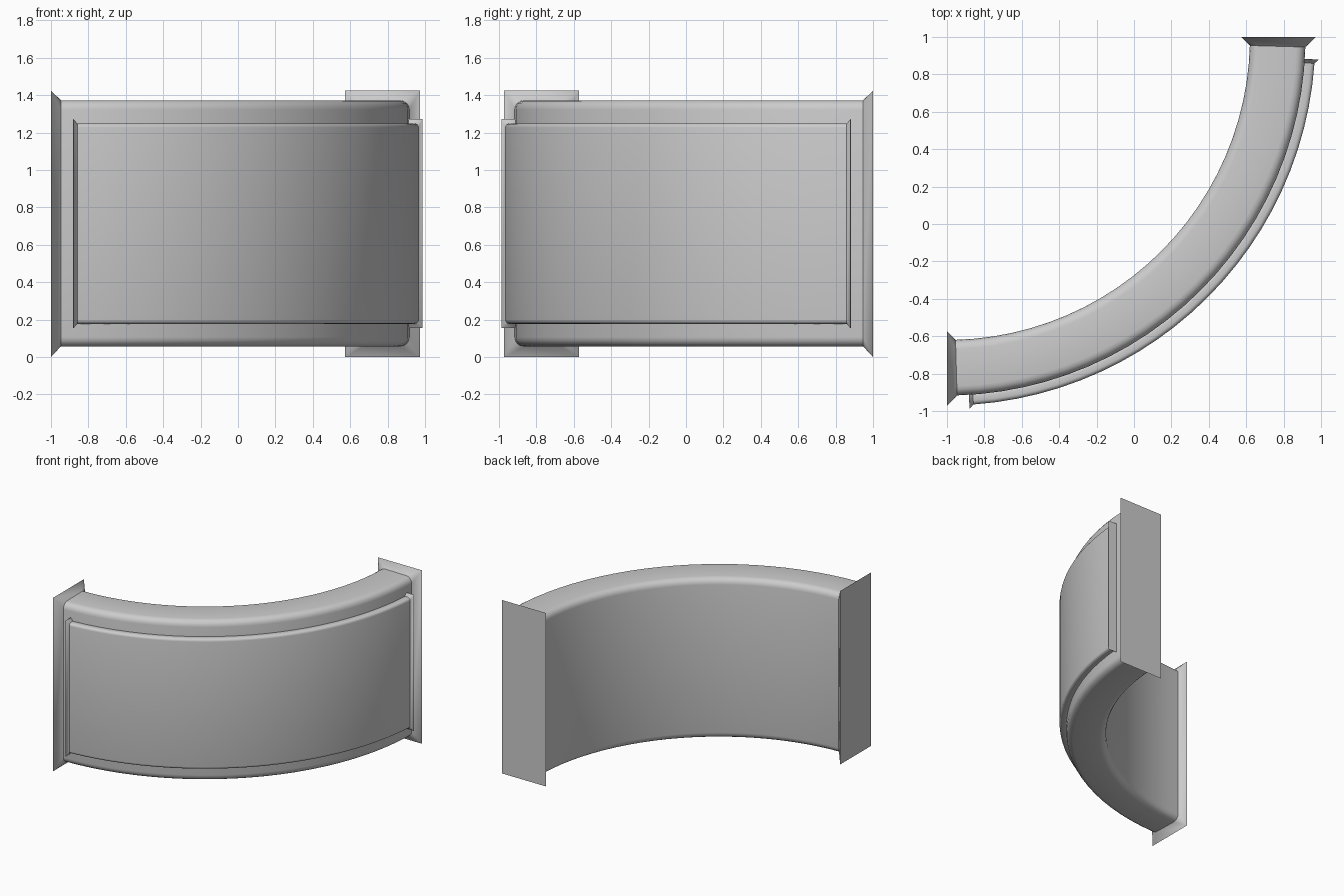
import bpy, bmesh, math

if "Cube" in bpy.data.objects:
    bpy.data.objects.remove(bpy.data.objects["Cube"])

grey = bpy.data.materials.new("light_grey")
grey.diffuse_color = (0.6, 0.6, 0.6, 1)
grey.use_nodes = True
grey.node_tree.nodes["Principled BSDF"].inputs["Base Color"].default_value = grey.diffuse_color

CX, CY = -1.0, 1.0   # centre of the quarter turn
STEPS = 24           # segments along the arc
CORNER = 4           # segments per rounded corner


def section(r0, r1, z0, z1, rad):
    """Rounded rectangle as (radius, height) points, counter-clockwise."""
    pts = []
    corners = [(r1 - rad, z0 + rad, -90), (r1 - rad, z1 - rad, 0),
               (r0 + rad, z1 - rad, 90), (r0 + rad, z0 + rad, 180)]
    for cr, cz, start in corners:
        for i in range(CORNER + 1):
            a = math.radians(start + 90 * i / CORNER)
            pts.append((cr + rad * math.cos(a), cz + rad * math.sin(a)))
    return pts


def curved_box(name, body, lip, a_lip, a_body):
    """Sweep a rounded section round the turn, flaring to a sharp lip at both ends."""
    last = math.pi / 2
    stations = [(a_lip, lip)]
    for i in range(STEPS + 1):
        stations.append((a_body + (last - 2 * a_body) * i / STEPS, body))
    stations.append((last - a_lip, lip))

    bm = bmesh.new()
    rings = []
    for a, sec in stations:
        rings.append([bm.verts.new((CX + r * math.sin(a), CY - r * math.cos(a), z))
                      for r, z in section(*sec)])
    n = len(rings[0])
    for p, q in zip(rings, rings[1:]):
        for j in range(n):
            k = (j + 1) % n
            bm.faces.new((p[j], p[k], q[k], q[j]))
    bm.faces.new(rings[0])
    bm.faces.new(rings[-1])
    # collapse the square corners of the lips
    bmesh.ops.remove_doubles(bm, verts=bm.verts, dist=0.0005)
    bmesh.ops.recalc_face_normals(bm, faces=bm.faces)

    mesh = bpy.data.meshes.new(name)
    bm.to_mesh(mesh)
    bm.free()
    mesh.materials.append(grey)
    obj = bpy.data.objects.new(name, mesh)
    bpy.context.collection.objects.link(obj)
    bpy.ops.object.select_all(action='DESELECT')
    obj.select_set(True)
    bpy.context.view_layer.objects.active = obj
    bpy.ops.object.shade_smooth_by_angle(angle=math.radians(32))
    return obj


# Main curved duct with flared end flanges
curved_box("duct_body", (1.62, 1.917, 0.057, 1.373, 0.05),
           (1.573, 1.973, 0.0, 1.425, 0.0), 0.0, 0.05 / 1.77)

# Raised panel on the outer wall, with small flared ends
curved_box("outer_panel", (1.905, 1.97, 0.178, 1.249, 0.022),
           (1.905, 1.99, 0.155, 1.272, 0.0), 0.12 / 1.97, 0.142 / 1.97)
